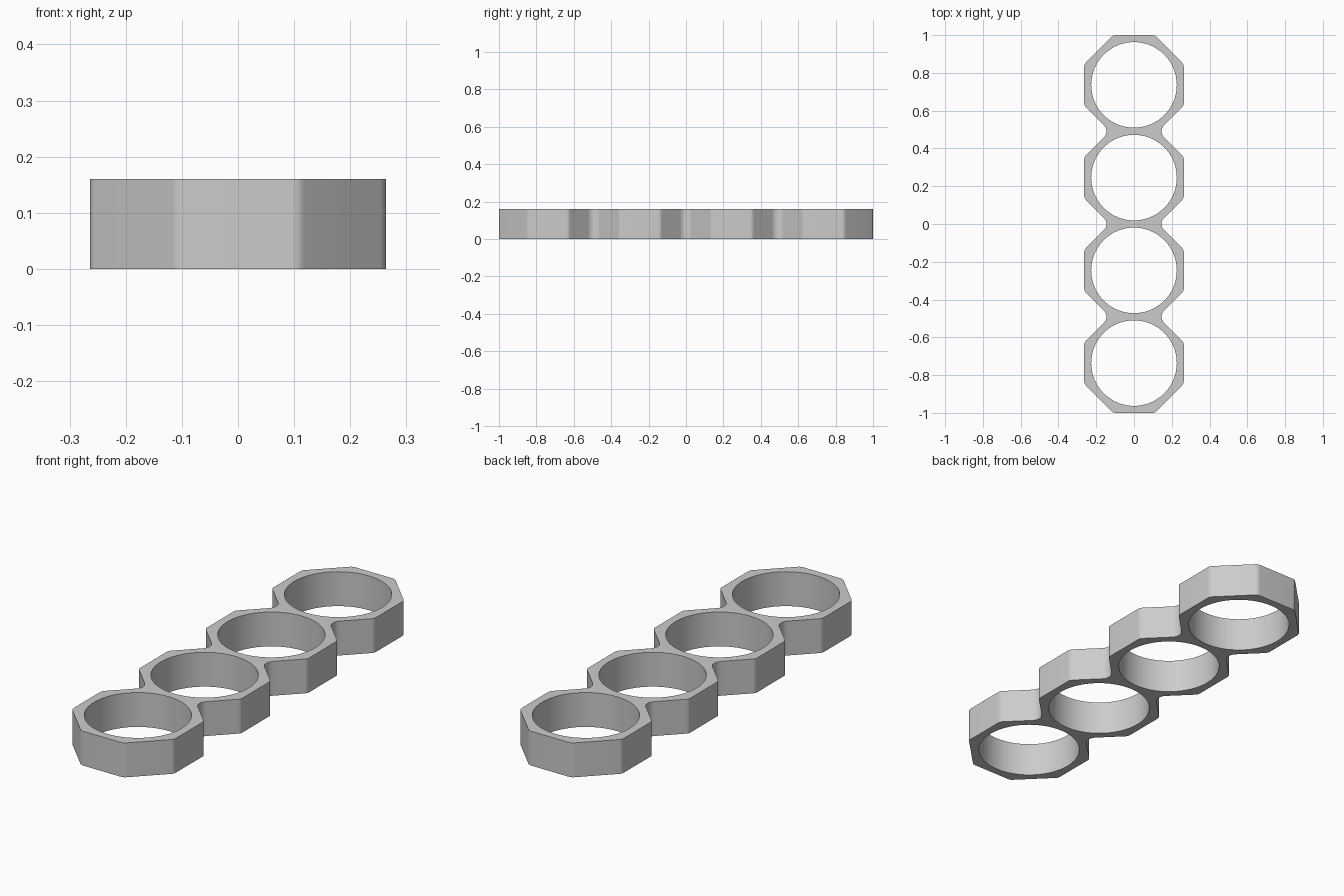
import bpy, bmesh, math
from mathutils import Vector

cube = bpy.data.objects.get("Cube")
if cube:
    bpy.data.objects.remove(cube, do_unlink=True)

COUNT = 4
HALF = 0.2635                        # octagon apothem
PITCH = 2 * (1 - HALF) / (COUNT - 1)
HOLE = 0.2265
HEIGHT = 0.16
FLAT = HALF * math.tan(math.pi / 8)  # half length of an octagon side
CENTRES = [(i - (COUNT - 1) / 2) * PITCH for i in range(COUNT)]


def rounded(points, convex, concave, steps=6):
    """Replace each corner of a counter-clockwise outline with a tangent arc."""
    result = []
    for i, p in enumerate(points):
        a = (points[i - 1] - p).normalized()
        b = (points[(i + 1) % len(points)] - p).normalized()
        radius = convex if a.x * b.y - a.y * b.x < 0 else concave
        half = a.angle(b) / 2
        centre = p + (a + b).normalized() * radius / math.sin(half)
        start = p + a * radius / math.tan(half) - centre
        end = p + b * radius / math.tan(half) - centre
        for k in range(steps + 1):
            arm = start.lerp(end, k / steps).normalized() * radius
            result.append(centre + arm)
    return result


# Outline: one side of the octagon chain, then its mirror
side = [Vector((FLAT, -1))]
for i, c in enumerate(CENTRES):
    side += [Vector((HALF, c - FLAT)), Vector((HALF, c + FLAT))]
    if i < COUNT - 1:
        side.append(Vector((HALF + FLAT - PITCH / 2, c + PITCH / 2)))
side.append(Vector((FLAT, 1)))
outline = rounded(side + [Vector((-p.x, p.y)) for p in reversed(side)], 0.03, 0.045)

# Round finger holes
loops = [outline]
for c in CENTRES:
    loops.append([Vector((HOLE * math.cos(a), c + HOLE * math.sin(a)))
                  for a in (k * math.tau / 72 for k in range(72))])

# Fill the flat plate between the loops and raise it
bm = bmesh.new()
edges = []
for loop in loops:
    verts = [bm.verts.new((p.x, p.y, 0)) for p in loop]
    edges += [bm.edges.new((verts[i - 1], verts[i])) for i in range(len(verts))]
bmesh.ops.triangle_fill(bm, edges=edges, use_beauty=True)
raised = bmesh.ops.extrude_face_region(bm, geom=bm.faces[:], use_keep_orig=True)["geom"]
bmesh.ops.translate(bm, vec=(0, 0, HEIGHT),
                    verts=[v for v in raised if isinstance(v, bmesh.types.BMVert)])
bmesh.ops.recalc_face_normals(bm, faces=bm.faces[:])
mesh = bpy.data.meshes.new("ring_holder")
bm.to_mesh(mesh)
bm.free()

# Plain grey material
grey = bpy.data.materials.new("plain_grey")
grey.use_nodes = True
grey.diffuse_color = (0.6, 0.6, 0.6, 1)
grey.node_tree.nodes["Principled BSDF"].inputs["Base Color"].default_value = (0.6, 0.6, 0.6, 1)
mesh.materials.append(grey)

holder = bpy.data.objects.new("ring_holder", mesh)
bpy.context.collection.objects.link(holder)
bpy.ops.object.select_all(action='DESELECT')
holder.select_set(True)
bpy.context.view_layer.objects.active = holder
bpy.ops.object.shade_smooth_by_angle(angle=math.radians(30))
